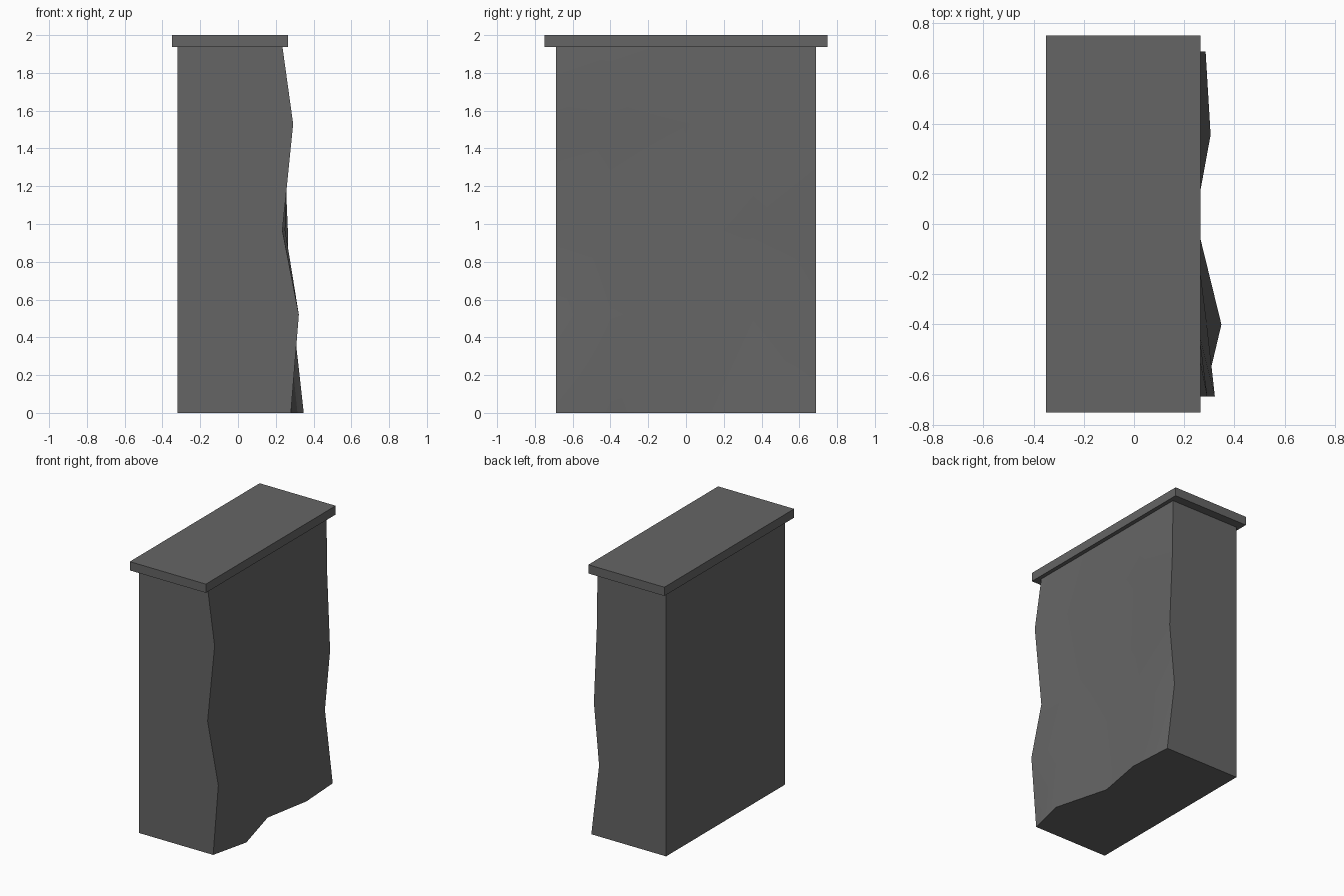
import bpy, bmesh, math

cube = bpy.data.objects.get("Cube")
if cube:
    bpy.data.objects.remove(cube, do_unlink=True)

grey = bpy.data.materials.new("dark_grey_stone")
grey.use_nodes = True
colour = (0.13, 0.13, 0.13, 1)
grey.diffuse_color = colour
grey.node_tree.nodes["Principled BSDF"].inputs["Base Color"].default_value = colour


def finish(bm, name):
    bmesh.ops.recalc_face_normals(bm, faces=bm.faces)
    mesh = bpy.data.meshes.new(name)
    bm.to_mesh(mesh)
    bm.free()
    mesh.materials.append(grey)
    obj = bpy.data.objects.new(name, mesh)
    bpy.context.collection.objects.link(obj)
    return obj


# Wall block: straight on three sides, with an uneven left face
BACK_X = -0.32
ys = [-0.687, -0.4, 0.0, 0.355, 0.687]
zs = [0.0, 0.52, 0.965, 1.53, 1.94]
bulge = [  # one row per height, running front to back
    [0.28, 0.348, 0.24, 0.305, 0.285],
    [0.322, 0.29, 0.25, 0.265, 0.222],
    [0.235, 0.25, 0.24, 0.24, 0.264],
    [0.292, 0.255, 0.245, 0.25, 0.24],
    [0.235, 0.235, 0.235, 0.235, 0.235],
]
bm = bmesh.new()
rough = [[bm.verts.new((x, y, z)) for x, y in zip(row, ys)]
         for row, z in zip(bulge, zs)]
flat = [[bm.verts.new((BACK_X, y, z)) for y in (ys[0], ys[-1])]
        for z in (zs[0], zs[-1])]
for low, high in zip(rough, rough[1:]):
    for i in range(len(ys) - 1):
        bm.faces.new((low[i], low[i + 1], high[i + 1], high[i]))
bm.faces.new((flat[0][0], flat[0][1], flat[1][1], flat[1][0]))
for end in (0, -1):
    bm.faces.new([row[end] for row in rough] + [flat[1][end], flat[0][end]])
    bm.faces.new(rough[end] + [flat[end][1], flat[end][0]])
wall = finish(bm, "wall_block")

# Soft shading over the uneven face, crisp outer corners
bpy.ops.object.select_all(action="DESELECT")
wall.select_set(True)
bpy.context.view_layer.objects.active = wall
bpy.ops.object.shade_smooth_by_angle(angle=math.radians(40))

# Overhanging flat cap
bm = bmesh.new()
bmesh.ops.create_cube(bm, size=1)
bmesh.ops.scale(bm, vec=(0.615, 1.5, 0.064), verts=bm.verts)
bmesh.ops.translate(bm, vec=(-0.0425, 0, 1.968), verts=bm.verts)
finish(bm, "cap_slab")
